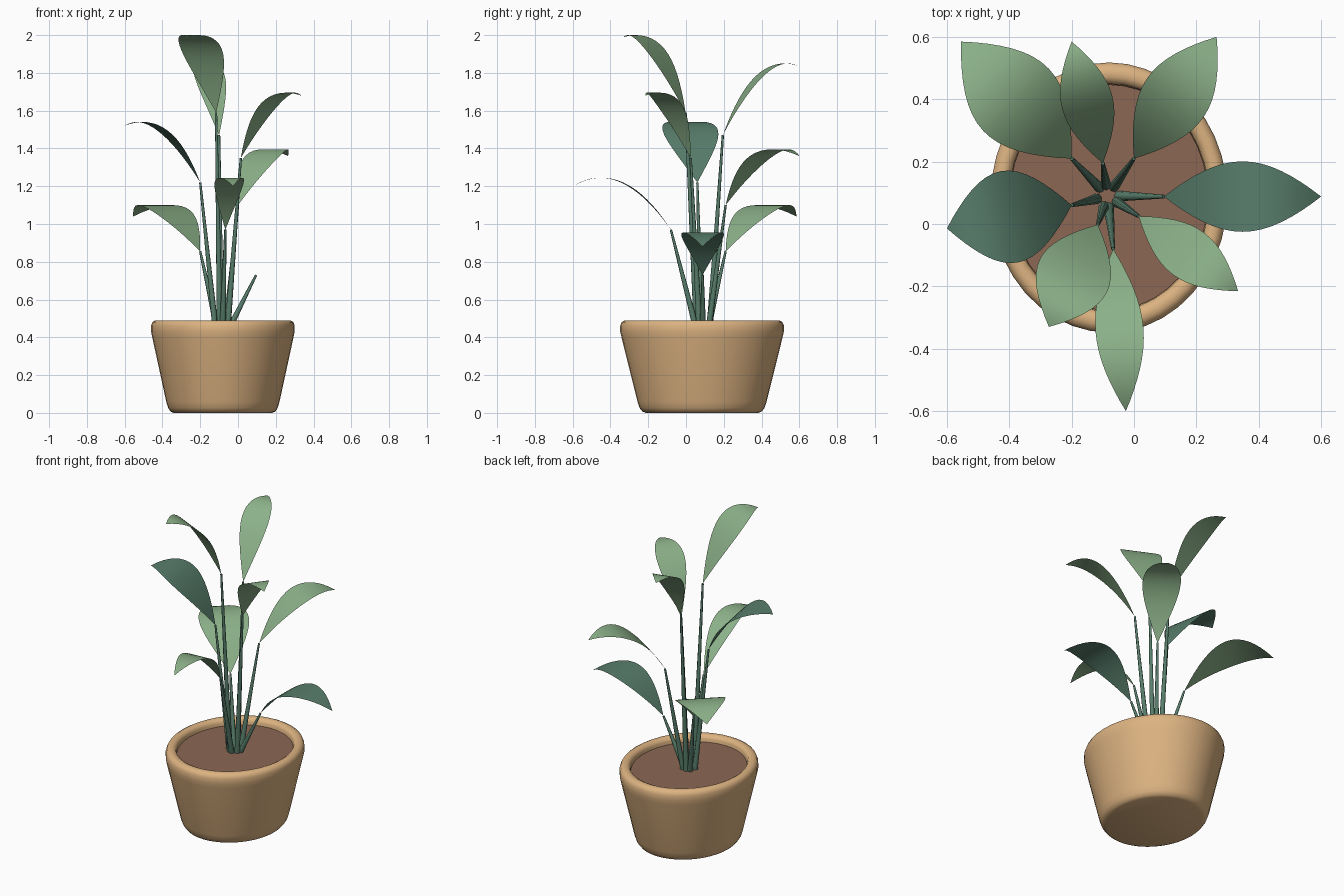
import bpy, bmesh, math
from mathutils import Vector

cube = bpy.data.objects.get("Cube")
if cube:
    bpy.data.objects.remove(cube, do_unlink=True)


def material(name, rgb):
    mat = bpy.data.materials.new(name)
    mat.use_nodes = True
    mat.diffuse_color = (*rgb, 1)
    mat.node_tree.nodes["Principled BSDF"].inputs["Base Color"].default_value = (*rgb, 1)
    return mat


CLAY = material("clay", (0.72, 0.45, 0.22))
SOIL = material("soil", (0.26, 0.135, 0.087))
LIGHT = material("light green", (0.262, 0.44, 0.25))
DARK = material("blue green", (0.098, 0.209, 0.15))


def finish(name, bm, mat, angle=40):
    bmesh.ops.remove_doubles(bm, verts=bm.verts, dist=1e-5)
    mesh = bpy.data.meshes.new(name)
    bm.to_mesh(mesh)
    bm.free()
    obj = bpy.data.objects.new(name, mesh)
    bpy.context.collection.objects.link(obj)
    mesh.materials.append(mat)
    bpy.ops.object.select_all(action="DESELECT")
    obj.select_set(True)
    bpy.context.view_layer.objects.active = obj
    bpy.ops.object.shade_smooth_by_angle(angle=math.radians(angle))
    return obj


CENTRE = Vector((-0.08, 0.085, 0))
OVAL = 1.14
SEGMENTS = 40


def lathe(name, profile, mat):
    """Spin a (radius, height) profile into an oval solid round the pot centre."""
    bm = bmesh.new()
    rings = []
    for r, z in profile:
        ring = []
        for i in range(SEGMENTS):
            a = math.tau * i / SEGMENTS
            ring.append(bm.verts.new(CENTRE + Vector((r * math.cos(a), r * OVAL * math.sin(a), z))))
        rings.append(ring)
    for low, high in zip(rings, rings[1:]):
        for i in range(SEGMENTS):
            j = (i + 1) % SEGMENTS
            bm.faces.new((low[i], low[j], high[j], high[i]))
    bm.faces.new(rings[0][::-1])
    bm.faces.new(rings[-1])
    return finish(name, bm, mat)


# Pot with rounded foot and rim, then the soil inside it
lathe("pot", [(0.26, 0), (0.277, 0.007), (0.29, 0.026), (0.3, 0.06), (0.374, 0.40),
              (0.38, 0.43), (0.38, 0.463), (0.373, 0.481), (0.358, 0.49), (0.34, 0.49),
              (0.326, 0.482), (0.32, 0.467), (0.318, 0.43)], CLAY)
lathe("soil", [(0.315, 0.43), (0.318, 0.45)], SOIL)


def stem(name, foot, top):
    """Straight tapered stalk."""
    axis = top - foot
    bm = bmesh.new()
    bmesh.ops.create_cone(bm, cap_ends=True, segments=8, radius1=0.017, radius2=0.006,
                          depth=axis.length)
    turn = axis.to_track_quat("Z", "Y").to_matrix().to_4x4()
    bmesh.ops.transform(bm, matrix=turn, verts=bm.verts)
    bmesh.ops.translate(bm, vec=(foot + top) / 2, verts=bm.verts)
    return finish(name, bm, DARK, 60)


def leaf(name, base, tip, peak, half_width, mat, steps=16, across=4):
    """Pointed sheet that arches from base over its peak height to the tip."""
    run = Vector((tip.x - base.x, tip.y - base.y, 0))
    side = Vector((-run.y, run.x, 0)).normalized()
    drop, rise = tip.z - base.z, peak - base.z
    a = 2 * (rise + math.sqrt(rise * (rise - drop)))
    bm = bmesh.new()
    rows = []
    for i in range(steps + 1):
        t = i / steps
        mid = base + run * t + Vector((0, 0, a * t - (a - drop) * t * t))
        w = half_width * max(0, math.sin(math.pi * t)) ** 0.95
        rows.append([bm.verts.new(mid + side * w * (2 * k / across - 1)) for k in range(across + 1)])
    for near, far in zip(rows, rows[1:]):
        for k in range(across):
            bm.faces.new((near[k + 1], near[k], far[k], far[k + 1]))
    return finish(name, bm, mat, 80)


# Leaf name: base, tip, peak height, half width, colour
LEAVES = {
    "back_left": ((-0.2, 0.21, 0.855), (-0.555, 0.585, 1.04), 1.1, 0.145, LIGHT),
    "back": ((-0.1, 0.195, 1.47), (-0.2, 0.585, 1.84), 1.85, 0.083, LIGHT),
    "back_right": ((0, 0.21, 1.1), (0.265, 0.6, 1.36), 1.395, 0.11, LIGHT),
    "right": ((0.096, 0.088, 0.73), (0.6, 0.088, 0.88), 0.955, 0.113, DARK),
    "front_right": ((0.015, 0.025, 1.35), (0.334, -0.215, 1.68), 1.695, 0.084, LIGHT),
    "front": ((-0.067, -0.08, 0.97), (-0.026, -0.6, 1.2), 1.245, 0.077, LIGHT),
    "front_left": ((-0.116, -0.002, 1.59), (-0.273, -0.33, 1.99), 2.0, 0.12, LIGHT),
    "left": ((-0.2, 0.06, 1.22), (-0.6, -0.014, 1.52), 1.54, 0.149, DARK),
}
for where, (base, tip, peak, half_width, mat) in LEAVES.items():
    base, tip = Vector(base), Vector(tip)
    # Stalk feet sit in a small ring in the soil, each facing its leaf
    heart = Vector((-0.085, 0.09, 0.44))
    outward = Vector((base.x - heart.x, base.y - heart.y, 0)).normalized()
    stem(where + "_stem", heart + outward * 0.035, base)
    leaf(where + "_leaf", base, tip, peak, half_width, mat)
